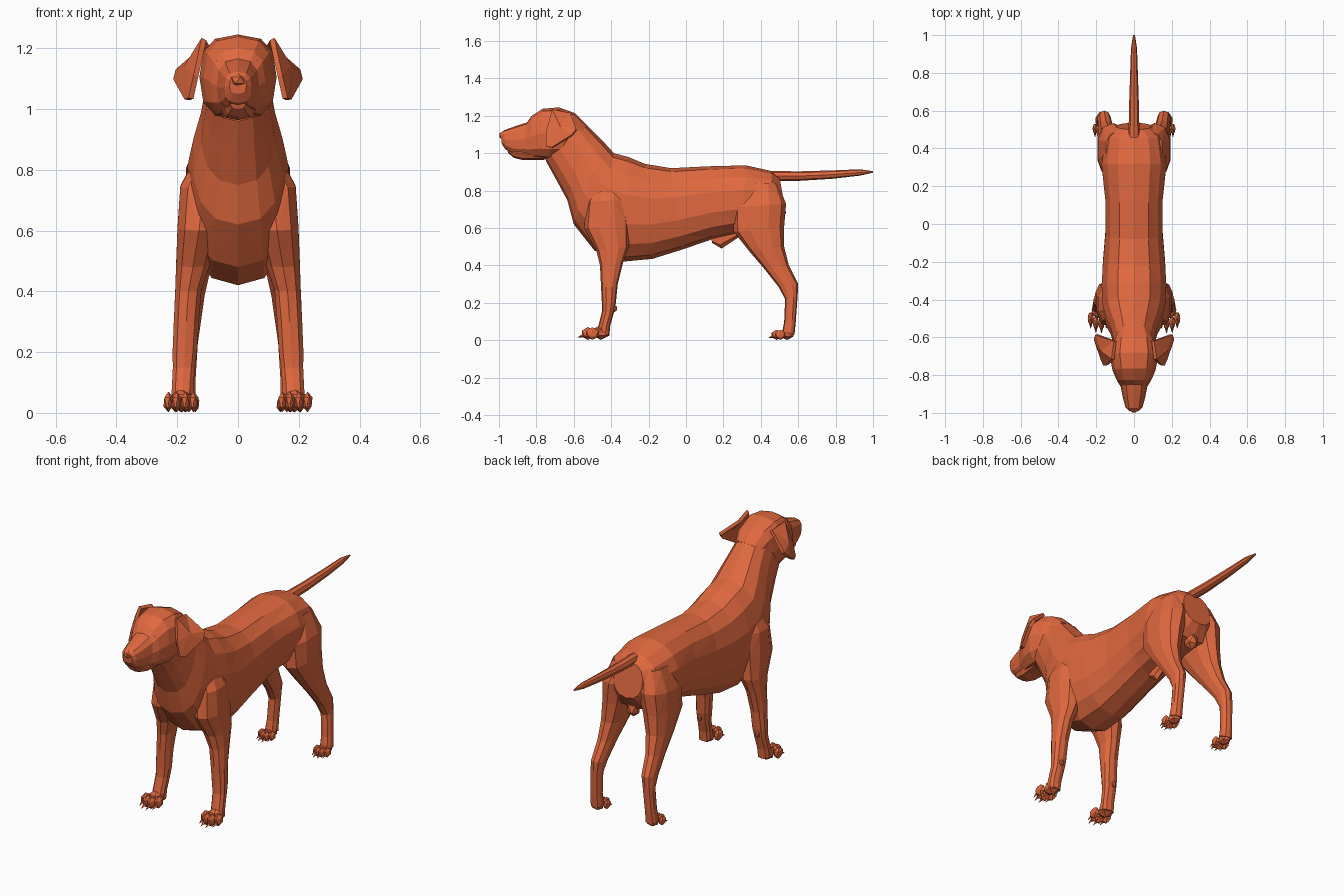
import bpy, bmesh, math
from mathutils import Vector, Matrix

coat = bpy.data.materials.new("coat")
coat.diffuse_color = (0.75, 0.14, 0.05, 1)


def finish(name, bm):
    bmesh.ops.triangulate(bm, faces=[f for f in bm.faces if len(f.verts) > 3])
    bmesh.ops.recalc_face_normals(bm, faces=bm.faces)
    me = bpy.data.meshes.new(name)
    bm.to_mesh(me)
    bm.free()
    me.materials.append(coat)
    ob = bpy.data.objects.new(name, me)
    bpy.context.collection.objects.link(ob)
    return ob


def loft(bm, rings, n=10, e=0.85, side=1):
    """Skin rings given as (y1, z1, y2, z2, x centre, half width)."""
    loops = []
    for y1, z1, y2, z2, xc, w in rings:
        loop = []
        for i in range(n):
            a = 2 * math.pi * i / n
            c = math.copysign(abs(math.cos(a)) ** e, math.cos(a))
            s = math.copysign(abs(math.sin(a)) ** e, math.sin(a))
            loop.append(bm.verts.new((side * (xc + w * s),
                                      (y1 + y2) / 2 + (y1 - y2) / 2 * c,
                                      (z1 + z2) / 2 + (z1 - z2) / 2 * c)))
        loops.append(loop)
    for a, b in zip(loops, loops[1:]):
        for i in range(n):
            j = (i + 1) % n
            bm.faces.new((a[i], a[j], b[j], b[i]))
    bm.faces.new(loops[0])
    bm.faces.new(loops[-1])


def blob(bm, centre, size):
    m = Matrix.Translation(centre) @ Matrix.Diagonal((*size, 1))
    bmesh.ops.create_icosphere(bm, subdivisions=1, radius=1, matrix=m)


def paw(bm, side, x, y, k):
    """Pad, four toes and claws; y is the pad centre, k the scale."""
    blob(bm, (side * x, y, 0.042 * k), (0.043 * k, 0.05 * k, 0.04 * k))
    for off, fwd in ((-0.04, 0.045), (-0.014, 0.07), (0.016, 0.068), (0.043, 0.045)):
        tx, ty = side * (x + off * k), y - fwd * k
        blob(bm, (tx, ty, 0.036 * k), (0.018 * k, 0.038 * k, 0.034 * k))
        m = Matrix.Translation((tx, ty - 0.04 * k, 0.02 * k)) @ Matrix.Rotation(math.radians(110), 4, 'X')
        bmesh.ops.create_cone(bm, cap_ends=True, segments=4, radius1=0.009 * k,
                              radius2=0.001, depth=0.03 * k, matrix=m)


# Torso and neck, rump to throat
bm = bmesh.new()
loft(bm, [(0.50, 0.87, 0.535, 0.68, 0, 0.09), (0.455, 0.905, 0.48, 0.60, 0, 0.155),
          (0.32, 0.935, 0.30, 0.575, 0, 0.175), (0.12, 0.93, 0.14, 0.54, 0, 0.155),
          (-0.08, 0.92, -0.02, 0.485, 0, 0.155), (-0.22, 0.943, -0.18, 0.435, 0, 0.168),
          (-0.31, 0.98, -0.34, 0.42, 0, 0.175), (-0.385, 1.0, -0.49, 0.48, 0, 0.17),
          (-0.44, 1.06, -0.60, 0.62, 0, 0.15), (-0.50, 1.12, -0.635, 0.75, 0, 0.125),
          (-0.55, 1.17, -0.70, 0.87, 0, 0.11), (-0.61, 1.20, -0.75, 0.96, 0, 0.10)], n=14)
finish("torso", bm)

# Head with muzzle
bm = bmesh.new()
loft(bm, [(-0.53, 1.15, -0.63, 1.0, 0, 0.085), (-0.595, 1.215, -0.68, 0.975, 0, 0.113),
          (-0.68, 1.245, -0.735, 0.965, 0, 0.127), (-0.765, 1.238, -0.79, 0.97, 0, 0.113),
          (-0.825, 1.20, -0.835, 0.975, 0, 0.09), (-0.85, 1.165, -0.875, 0.985, 0, 0.07),
          (-0.92, 1.142, -0.925, 0.995, 0, 0.058), (-0.975, 1.122, -0.965, 1.02, 0, 0.045),
          (-0.99, 1.105, -0.985, 1.05, 0, 0.028)], n=12, e=0.75)
finish("head", bm)

# Lower jaw, tucked under the lips
bm = bmesh.new()
loft(bm, [(-0.76, 1.03, -0.76, 0.965, 0, 0.07), (-0.86, 1.03, -0.87, 0.963, 0, 0.056),
          (-0.92, 1.03, -0.92, 0.975, 0, 0.044), (-0.96, 1.03, -0.95, 1.0, 0, 0.025)], n=8)
finish("lower_jaw", bm)

# Nose and eyes
bm = bmesh.new()
blob(bm, (0, -0.977, 1.095), (0.03, 0.024, 0.024))
finish("nose", bm)
for side, label in ((1, "left"), (-1, "right")):
    bm = bmesh.new()
    blob(bm, (side * 0.058, -0.822, 1.155), (0.02, 0.016, 0.012))
    finish(label + "_eye", bm)

# Tail
bm = bmesh.new()
loft(bm, [(0.45, 0.905, 0.45, 0.85, 0, 0.029), (0.60, 0.903, 0.60, 0.852, 0, 0.027),
          (0.78, 0.908, 0.78, 0.863, 0, 0.021), (0.93, 0.914, 0.93, 0.88, 0, 0.016),
          (1.0, 0.904, 1.0, 0.896, 0, 0.005)], n=8, e=1)
finish("tail", bm)

# Underbelly parts
bm = bmesh.new()
loft(bm, [(0.13, 0.56, 0.14, 0.52, 0, 0.014), (0.16, 0.57, 0.19, 0.49, 0, 0.02),
          (0.26, 0.60, 0.28, 0.55, 0, 0.02)], n=6, e=1)
blob(bm, (0, 0.47, 0.60), (0.04, 0.04, 0.05))
finish("underbelly", bm)

front_rings = [(-0.47, 0.87, -0.36, 0.88, 0.075, 0.05), (-0.53, 0.74, -0.32, 0.75, 0.115, 0.078),
               (-0.545, 0.60, -0.30, 0.62, 0.128, 0.074), (-0.48, 0.48, -0.305, 0.50, 0.148, 0.058),
               (-0.46, 0.40, -0.335, 0.42, 0.163, 0.045), (-0.455, 0.30, -0.365, 0.30, 0.17, 0.043),
               (-0.45, 0.20, -0.375, 0.20, 0.175, 0.042), (-0.45, 0.15, -0.385, 0.15, 0.178, 0.038),
               (-0.465, 0.09, -0.405, 0.08, 0.182, 0.037), (-0.48, 0.04, -0.41, 0.025, 0.184, 0.038)]
hind_rings = [(0.32, 0.84, 0.49, 0.84, 0.08, 0.07), (0.25, 0.71, 0.535, 0.73, 0.11, 0.085),
              (0.255, 0.58, 0.525, 0.61, 0.127, 0.07), (0.335, 0.48, 0.525, 0.50, 0.14, 0.055),
              (0.42, 0.38, 0.55, 0.40, 0.15, 0.042), (0.495, 0.285, 0.60, 0.30, 0.158, 0.036),
              (0.53, 0.22, 0.597, 0.24, 0.163, 0.032), (0.525, 0.10, 0.587, 0.10, 0.17, 0.031),
              (0.515, 0.05, 0.58, 0.03, 0.172, 0.034)]
ear_rim = [(0.112, -0.715, 1.23), (0.10, -0.62, 1.21), (0.198, -0.585, 1.125), (0.205, -0.61, 1.095),
           (0.168, -0.715, 1.03), (0.155, -0.745, 1.035), (0.138, -0.745, 1.11)]

for side, label in ((1, "left"), (-1, "right")):
    # Front leg with shoulder, wrist pad and paw
    bm = bmesh.new()
    loft(bm, front_rings, n=10, side=side)
    blob(bm, (side * 0.18, -0.383, 0.17), (0.014, 0.016, 0.02))
    paw(bm, side, 0.186, -0.455, 1.0)
    finish(label + "_front_leg", bm)

    # Hind leg with thigh, hock and paw
    bm = bmesh.new()
    loft(bm, hind_rings, n=10, side=side)
    paw(bm, side, 0.172, 0.54, 0.8)
    finish(label + "_hind_leg", bm)

    # Hanging ear flap
    bm = bmesh.new()
    rim = [bm.verts.new((side * x, y, z)) for x, y, z in ear_rim]
    mid = bm.verts.new((side * 0.168, -0.67, 1.14))
    for i in range(len(rim)):
        f = (rim[i], rim[(i + 1) % len(rim)], mid)
        bm.faces.new(f)
    ear = finish(label + "_ear", bm)
    mod = ear.modifiers.new("thickness", 'SOLIDIFY')
    mod.thickness = 0.018
    mod.offset = 0
